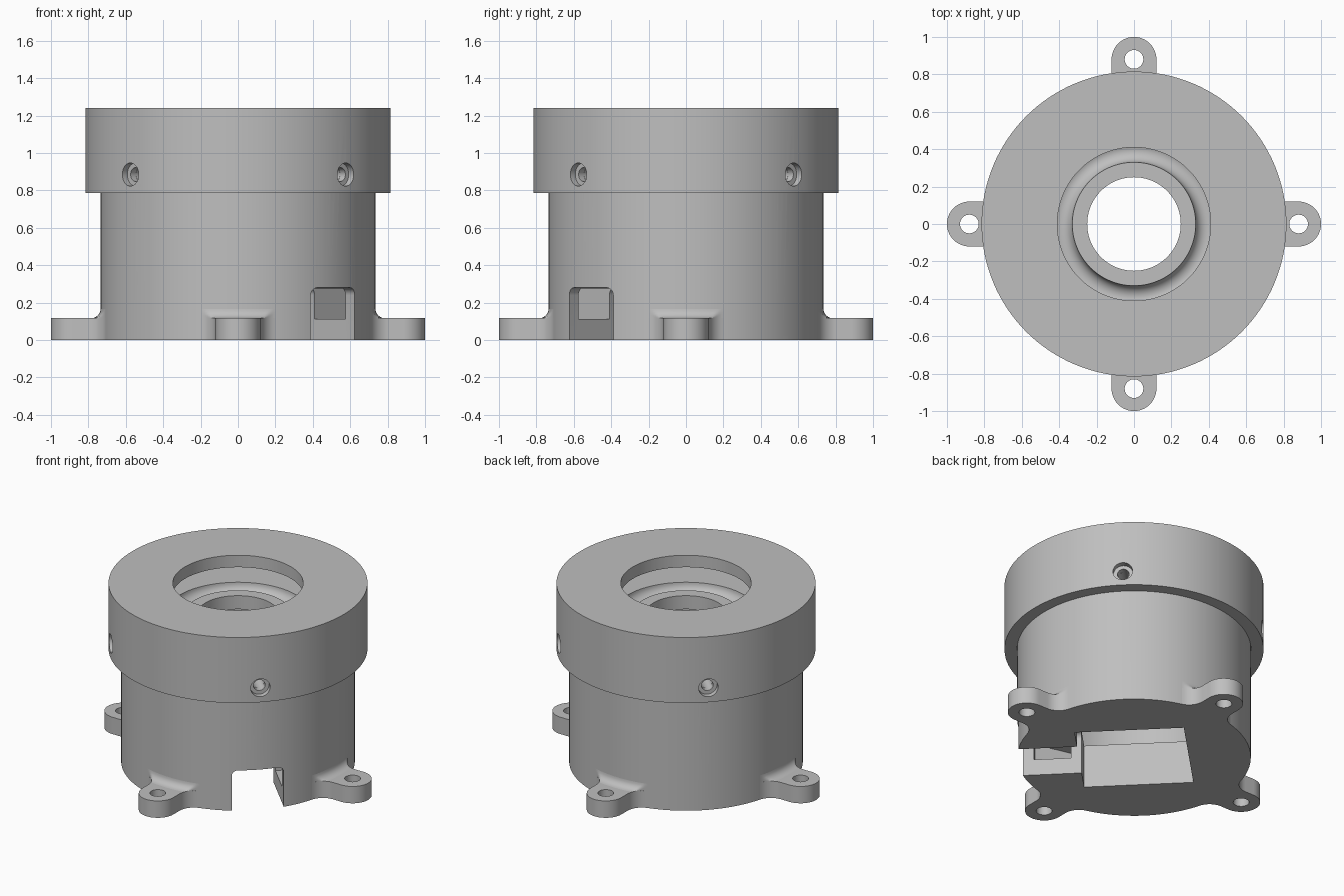
import bpy, bmesh
from math import pi, sin, cos, radians, sqrt
from mathutils import Matrix, Vector

cube = bpy.data.objects.get("Cube")
if cube:
    bpy.data.objects.remove(cube, do_unlink=True)

grey = bpy.data.materials.new("plain grey")
grey.use_nodes = True
grey.diffuse_color = (0.52, 0.52, 0.52, 1)
grey.node_tree.nodes["Principled BSDF"].inputs["Base Color"].default_value = (0.52, 0.52, 0.52, 1)

BODY_R, LID_R, TAB_H = 0.735, 0.815, 0.117
TOP, FLOOR, SCREW_Z = 1.24, 1.034, 0.885


def make(name, bm):
    bmesh.ops.remove_doubles(bm, verts=bm.verts, dist=1e-5)
    bmesh.ops.recalc_face_normals(bm, faces=bm.faces)
    mesh = bpy.data.meshes.new(name)
    bm.to_mesh(mesh)
    bm.free()
    mesh.materials.append(grey)
    ob = bpy.data.objects.new(name, mesh)
    bpy.context.collection.objects.link(ob)
    return ob


def lathe(name, section, steps=128):
    bm = bmesh.new()
    verts = [bm.verts.new((r, 0, z)) for r, z in section]
    edges = [bm.edges.new((a, b)) for a, b in zip(verts, verts[1:] + verts[:1])]
    bmesh.ops.spin(bm, geom=verts + edges, cent=(0, 0, 0), axis=(0, 0, 1),
                   angle=2 * pi, steps=steps)
    bmesh.ops.dissolve_degenerate(bm, dist=1e-5, edges=bm.edges)
    return make(name, bm)


def prism(name, outline, z0, z1, turn=0.0):
    bm = bmesh.new()
    face = bm.faces.new([bm.verts.new((x, y, z0)) for x, y in outline])
    top = bmesh.ops.extrude_face_region(bm, geom=[face])["geom"]
    bmesh.ops.translate(bm, vec=(0, 0, z1 - z0),
                        verts=[v for v in top if isinstance(v, bmesh.types.BMVert)])
    bm.transform(Matrix.Rotation(turn, 4, "Z"))
    return make(name, bm)


def radial_rod(name, radius, r0, r1, angle):
    bm = bmesh.new()
    bmesh.ops.create_cone(bm, cap_ends=True, segments=32, radius1=radius,
                          radius2=radius, depth=r1 - r0)
    place = (Matrix.Rotation(angle, 4, "Z") @ Matrix.Translation(((r0 + r1) / 2, 0, SCREW_Z))
             @ Matrix.Rotation(pi / 2, 4, "Y"))
    bm.transform(place)
    return make(name, bm)


def cut(ob, cutters):
    bpy.context.view_layer.objects.active = ob
    for c in cutters:
        mod = ob.modifiers.new("cut", "BOOLEAN")
        mod.operation, mod.solver, mod.object = "DIFFERENCE", "EXACT", c
        bpy.ops.object.modifier_apply(modifier=mod.name)


def smooth(ob):
    bpy.ops.object.select_all(action="DESELECT")
    ob.select_set(True)
    bpy.context.view_layer.objects.active = ob
    bpy.ops.object.shade_smooth_by_angle(angle=radians(30))


# Main body: hollow drum with a grooved top plate
groove = [(0.39 + 0.06 * cos(a), FLOOR - 0.06 * sin(a))
          for a in [pi * i / 14 for i in range(15)]]
body = lathe("body", [(0, 0), (BODY_R, 0), (BODY_R, FLOOR)] + groove +
             [(0.25, FLOOR), (0.25, 0.94), (0.6, 0.94), (0.6, 0.3), (0, 0.3)])

# Cap that sleeves over the body
lid = lathe("lid", [(BODY_R + 0.001, 0.785), (LID_R, 0.785), (LID_R, TOP),
                    (0.41, TOP), (0.41, 1.157), (BODY_R + 0.001, 1.157)])

# Square pocket, cable notch and side slots, all on the diagonal
DIAG = -pi / 4
h = 0.345
pocket = prism("pocket_cutter", [(-h, -h), (h, -h), (h, h), (-h, h)], -0.1, 0.4, DIAG)

w, rad, notch_top = 0.166, 0.04, 0.28
arch = [(w, -0.1)]
arch += [(w - rad + rad * cos(a), notch_top - rad + rad * sin(a))
         for a in [pi / 2 * i / 6 for i in range(7)]]
arch += [(-t, z) for t, z in reversed(arch)]
bm = bmesh.new()
rings = [[bm.verts.new((d, t, z)) for t, z in arch] for d in (0.3, 0.95)]
for ring in rings:
    bm.faces.new(ring)
for i in range(len(arch)):
    j = (i + 1) % len(arch)
    bm.faces.new((rings[0][i], rings[0][j], rings[1][j], rings[1][i]))
bm.transform(Matrix.Rotation(DIAG, 4, "Z"))
notch = make("notch_cutter", bm)

slots = prism("slot_cutter", [(0.414, -0.4), (0.647, -0.26), (0.647, 0.26), (0.414, 0.4)],
              0.112, 0.275, DIAG)

# Four counterbored screw holes
corners = [pi / 4 + k * pi / 2 for k in range(4)]
pilots = [radial_rod("pilot_cutter", 0.037, 0.5, 0.9, a) for a in corners]
bores = [radial_rod("bore_cutter", 0.062, 0.775, 0.9, a) for a in corners]

cut(body, [pocket, notch, slots] + pilots)
cut(lid, pilots + bores)

# Mounting tab outline: rounded end, parallel sides, flared root
half, end, flare = 0.12, 0.88, 0.11
cx, cy = sqrt((BODY_R + flare) ** 2 - (half + flare) ** 2), half + flare
root = Vector((-cx, -cy)).normalized()
side = [(end + half * cos(a), half * sin(a)) for a in [pi / 2 * i / 12 for i in range(13)]]
start = Vector((0, -1)).angle_signed(root)
for i in range(9):
    a = -pi / 2 - abs(start) * i / 8
    side.append((cx + flare * cos(a), cy + flare * sin(a)))
side.append((0.7, 0.185))
outline = side + [(x, -y) for x, y in reversed(side[1:])]
hole = prism("tab_hole_cutter", [(end + 0.05 * cos(a), 0.05 * sin(a))
                                 for a in [2 * pi * i / 32 for i in range(32)]], -0.1, 0.3)
tab = prism("tab", outline, 0, TAB_H)
cut(tab, [hole])


# Curved blend between the tab top and the drum, kept inside the flare
def reach(angle):
    along = cx * cos(angle) + cy * sin(angle)
    gap = along ** 2 - cx ** 2 - cy ** 2 + flare ** 2
    return along - sqrt(gap) if gap > 0 else 1.0


bm = bmesh.new()
R, rows = 0.05, []
for i in range(-20, 21):
    ang = radians(15.8) * i / 20
    row = []
    for k in range(7):
        a = pi / 2 * k / 6
        r = max(BODY_R - 0.002, min(BODY_R + R * (1 - sin(a)), reach(abs(ang))))
        row.append(bm.verts.new((r * cos(ang), r * sin(ang), TAB_H + R * (1 - cos(a)))))
    rows.append(row)
for p, q in zip(rows, rows[1:]):
    for k in range(6):
        bm.faces.new((p[k], q[k], q[k + 1], p[k + 1]))
blend = make("tab_blend", bm)
if sum(f.normal.z for f in blend.data.polygons) < 0:
    blend.data.flip_normals()

for ob in (body, lid, tab, blend):
    smooth(ob)

# Repeat the tabs on the four axes
names = ["left", "back", "right", "front"]
for src in (tab, blend):
    base = src.name
    for k, n in enumerate(names):
        ob = src if k == 0 else src.copy()
        if k:
            bpy.context.collection.objects.link(ob)
        ob.name = n + "_" + base
        ob.rotation_euler.z = k * pi / 2

for c in [pocket, notch, slots, hole] + pilots + bores:
    bpy.data.objects.remove(c, do_unlink=True)
